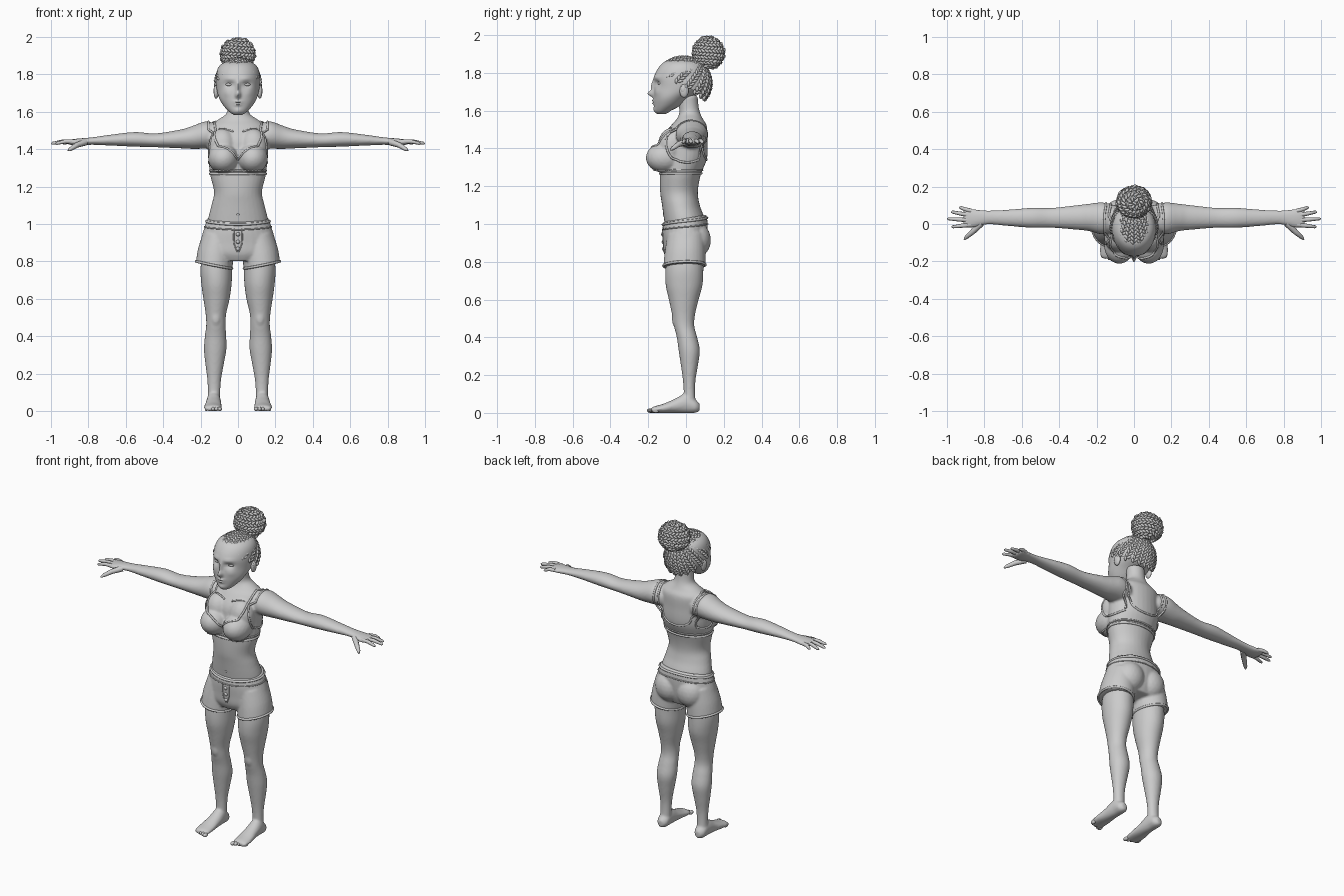
import bpy, bmesh, math, random
from mathutils import Vector, Matrix
from mathutils.bvhtree import BVHTree

if "Cube" in bpy.data.objects:
    bpy.data.objects.remove(bpy.data.objects["Cube"])

random.seed(4)
mat = bpy.data.materials.new("plain_grey")
mat.diffuse_color = (0.6, 0.6, 0.6, 1)
mat.use_nodes = True
mat.node_tree.nodes["Principled BSDF"].inputs["Base Color"].default_value = mat.diffuse_color


def finish(name, bm, voxel=0, smooth=5, angle=60):
    """Turn a bmesh into an object; optionally fuse overlapping volumes."""
    bmesh.ops.recalc_face_normals(bm, faces=bm.faces)
    me = bpy.data.meshes.new(name)
    bm.to_mesh(me)
    bm.free()
    ob = bpy.data.objects.new(name, me)
    bpy.context.collection.objects.link(ob)
    if voxel:
        r = ob.modifiers.new("fuse", 'REMESH')
        r.mode, r.voxel_size = 'VOXEL', voxel
        s = ob.modifiers.new("relax", 'SMOOTH')
        s.factor, s.iterations = 0.5, smooth
        dg = bpy.context.evaluated_depsgraph_get()
        baked = bpy.data.meshes.new_from_object(ob.evaluated_get(dg))
        ob.modifiers.clear()
        ob.data = baked
    ob.data.materials.clear()
    ob.data.materials.append(mat)
    bpy.ops.object.select_all(action='DESELECT')
    bpy.context.view_layer.objects.active = ob
    ob.select_set(True)
    bpy.ops.object.shade_smooth_by_angle(angle=math.radians(angle))
    return ob


def spline(pts, k=5):
    """Catmull-Rom interpolation of equal-length tuples."""
    p = [pts[0]] + list(pts) + [pts[-1]]
    out = []
    for i in range(1, len(p) - 2):
        for j in range(k):
            t = j / k
            out.append(tuple(0.5 * (2 * b + (c - a) * t + (2 * a - 5 * b + 4 * c - d) * t * t
                                    + (3 * b - a - 3 * c + d) * t ** 3)
                             for a, b, c, d in zip(p[i - 1], p[i], p[i + 1], p[i + 2])))
    return out + [tuple(pts[-1])]


def skin(bm, rings, closed=False):
    rows = [[bm.verts.new(co) for co in r] for r in rings]
    n = len(rows[0])
    for a, b in zip(rows, rows[1:] + rows[:1] if closed else rows[1:]):
        for i in range(n):
            bm.faces.new((a[i], a[(i + 1) % n], b[(i + 1) % n], b[i]))
    if not closed:
        bm.faces.new(rows[0])
        bm.faces.new(rows[-1])


def loft(bm, axis, stations, side=1, n=32, tilt=(0, 0)):
    """Elliptical sections (t, c1, c2, r1, r2) strung along an axis."""
    rings = []
    for t, c1, c2, r1, r2 in spline(stations):
        ring = []
        for i in range(n):
            a = math.tau * i / n
            u, v = r1 * math.cos(a), r2 * math.sin(a)
            x, y, z = {'z': (c1 + u, c2 + v, t + tilt[0] * u + tilt[1] * v),
                       'x': (t, c1 + u, c2 + v), 'y': (c1 + u, t, c2 + v)}[axis]
            ring.append((side * x, y, max(z, 0)))
        rings.append(ring)
    skin(bm, rings)


def tube(bm, pts, radii, n=8, closed=False):
    pts = [Vector(p) for p in pts]
    m, rings = len(pts), []
    for i, p in enumerate(pts):
        a, b = (pts[i - 1], pts[(i + 1) % m]) if closed else (pts[max(i - 1, 0)], pts[min(i + 1, m - 1)])
        t = (b - a).normalized()
        u = t.cross(Vector((0, 0, 1)) if abs(t.z) < 0.9 else Vector((0, 1, 0))).normalized()
        w = t.cross(u)
        r = radii[i] if isinstance(radii, (list, tuple)) else radii
        rings.append([p + r * (u * math.cos(math.tau * k / n) + w * math.sin(math.tau * k / n)) for k in range(n)])
    skin(bm, rings, closed)


def ball(bm, c, r, sub=3, rot=None):
    m = Matrix.Translation(c) @ (rot or Matrix()) @ Matrix.Diagonal((*r, 1))
    bmesh.ops.create_icosphere(bm, subdivisions=sub, radius=1, matrix=m)


# Body: torso, neck, bust, arms, legs and feet fused into one skin
bm = bmesh.new()
loft(bm, 'z', [(.84, 0, 0, .16, .09), (1, 0, -.005, .163, .108), (1.1, 0, -.027, .142, .1), (1.17, 0, -.037, .128, .1),
               (1.26, 0, -.03, .148, .108), (1.35, 0, -.01, .158, .122), (1.45, 0, -.005, .16, .118),
               (1.52, 0, .015, .15, .095), (1.555, 0, .02, .11, .07), (1.585, 0, .02, .066, .056),
               (1.62, 0, .015, .055, .052), (1.68, 0, .01, .055, .052)])
for s in (1, -1):
    ball(bm, (s * .078, -.113, 1.35), (.082, .1, .08))
    ball(bm, (s * .082, -.075, 1.41), (.078, .075, .1))
    loft(bm, 'x', [(.1, .03, 1.465, .07, .065), (.17, .03, 1.475, .085, .073), (.24, .035, 1.463, .073, .062),
                   (.3, .035, 1.455, .066, .051), (.44, .033, 1.447, .053, .037), (.55, .033, 1.452, .053, .039),
                   (.68, .033, 1.448, .043, .029), (.78, .035, 1.443, .037, .02), (.86, .03, 1.438, .05, .018),
                   (.9, .032, 1.437, .052, .013), (.912, .034, 1.437, .045, .008)], s)
    loft(bm, 'z', [(.9, .1, 0, .08, .09), (.77, .115, -.008, .085, .1), (.68, .115, -.01, .081, .098),
                   (.6, .115, -.012, .07, .079), (.52, .118, -.013, .055, .061), (.46, .118, -.01, .052, .054),
                   (.4, .12, .005, .057, .054), (.33, .122, .017, .06, .056), (.25, .125, .018, .049, .045),
                   (.17, .127, .017, .037, .033), (.1, .128, .018, .033, .03), (.03, .13, .02, .034, .034)], s)
    ball(bm, (s * .118, -.05, .5), (.028, .025, .05))
    loft(bm, 'y', [(.072, .13, .03, .015, .02), (.05, .13, .035, .034, .035), (0, .13, .05, .038, .052),
                   (-.06, .131, .037, .042, .037), (-.12, .134, .024, .048, .024), (-.17, .134, .017, .046, .017),
                   (-.185, .133, .012, .035, .012)], s)
body = finish("body_skin", bm, voxel=.007)
body_bvh = BVHTree.FromPolygons([v.co for v in body.data.vertices], [p.vertices for p in body.data.polygons])

# Fingers, thumbs and toes
bm = bmesh.new()
for s in (1, -1):
    for y0, tip, y1 in ((.07, .935, .088), (.046, .978, .064), (.02, .998, .028), (-.004, .975, -.015)):
        tube(bm, [(s * .87, y0, 1.44), (s * (.87 + tip) / 2, (y0 + y1) / 2, 1.441), (s * (tip - .008), y1, 1.431),
                  (s * tip, y1, 1.429)], [.012, .011, .008, .003])
    tube(bm, [(s * .815, .005, 1.437), (s * .86, -.04, 1.422), (s * .895, -.07, 1.4), (s * .907, -.083, 1.392)],
         [.018, .015, .011, .004])
    for i in range(5):
        ball(bm, (s * (.097 + .018 * i), -.188 + .007 * i, .012), (.0125 - .001 * i, .02, .012), 2)
finish("fingers_and_toes", bm)

# Head with a displaced face: nose, brows, sockets, lips, cheeks
bm = bmesh.new()
loft(bm, 'z', [(1.582, 0, -.13, .02, .022), (1.597, 0, -.122, .044, .043), (1.63, 0, -.098, .076, .071),
               (1.67, 0, -.075, .1, .096), (1.72, 0, -.035, .114, .134), (1.78, 0, -.025, .118, .143),
               (1.83, 0, -.02, .108, .124), (1.86, 0, -.02, .08, .09), (1.875, 0, -.02, .03, .03)], n=128)
bumps = [(0, 1.69, .013, .016, -.032), (0, 1.73, .01, .03, -.016), (.045, 1.745, .024, .014, .018),
         (.045, 1.775, .03, .01, -.007), (0, 1.653, .022, .006, -.011), (0, 1.637, .018, .006, -.01),
         (0, 1.605, .02, .014, -.006), (.062, 1.7, .025, .02, -.006)]
for v in bm.verts:
    if v.co.y < -.06:
        x, z = abs(v.co.x), v.co.z
        v.co.y += sum(d * math.exp(-((x - bx) / sx) ** 2 - ((z - bz) / sz) ** 2) for bx, bz, sx, sz, d in bumps)
for s in (1, -1):
    ball(bm, (s * .045, -.135, 1.745), (.022, .015, .01))
    ball(bm, (s * .117, -.01, 1.705), (.013, .024, .036))
    ball(bm, (s * .125, -.014, 1.712), (.006, .014, .02), 2)
finish("head", bm)

# Hair cap, trimmed along the hairline
C, R = Vector((0, -.015, 1.745)), Vector((.12, .147, .138))
BUN = Vector((0, .118, 1.906))
hairline = lambda y: 1.83 - .62 * (y + .16)
bm = bmesh.new()
ball(bm, C, R, 4)
bmesh.ops.bisect_plane(bm, geom=bm.verts[:] + bm.edges[:] + bm.faces[:], plane_co=(0, -.16, 1.83),
                       plane_no=(0, .62, 1), clear_inner=True)
ball(bm, BUN, (.082, .075, .075), 3)
finish("hair_cap", bm)


def braid(bm, pts, centre, w):
    """Alternating slanted strands along a path lying on a rounded form."""
    for i in range(len(pts) - 1):
        t = (pts[i + 1] - pts[i]).normalized()
        up = (pts[i] - centre).normalized()
        u = t.cross(up).normalized()
        up = u.cross(t)
        for s in (1, -1):
            d = (t + s * .7 * u).normalized()
            rot = Matrix((d, up.cross(d), up)).transposed().to_4x4()
            ball(bm, pts[i] + u * s * w * .5 + t * (.006 * s), (w * 1.05, w * .5, w * .6), 1, rot)


# Braids swept from the hairline up to the bun
bm = bmesh.new()
goal = Vector((0, .62, .78)).normalized()
for k in range(18):
    a = math.tau * (k + .5) / 18
    for e in range(-60, 80):
        el = math.radians(e)
        d0 = Vector((math.cos(a) * math.cos(el), math.sin(a) * math.cos(el), math.sin(el)))
        if C.z + R.z * d0.z > hairline(C.y + R.y * d0.y):
            break
    ang = d0.angle(goal)
    steps = max(3, int(ang * .135 / .021))
    path = [C + R * (d0 * math.sin((1 - f) * ang) + goal * math.sin(f * ang)).normalized()
            for f in [j / steps * .9 for j in range(steps + 1)]]
    braid(bm, path, C, .017)
finish("braids", bm)

# Bun: one braid coiled over a ball
bm = bmesh.new()
path, th = [], .12
turn = 0
while th < 2.75:
    path.append(BUN + Vector((.088 * math.sin(th) * math.cos(turn), .08 * math.sin(th) * math.sin(turn),
                              .083 * math.cos(th))) * random.uniform(.97, 1.03))
    step = .021 / (.085 * max(math.sin(th), .2))
    turn += step
    th += step * .066
braid(bm, path, BUN, .017)
finish("hair_bun", bm)

# Shorts: hips, seat and flared legs
bm = bmesh.new()
loft(bm, 'z', [(1.03, 0, -.006, .164, .115), (.98, 0, -.005, .18, .12), (.92, 0, -.004, .197, .117),
               (.86, 0, -.006, .2, .11), (.815, 0, -.006, .15, .09)], tilt=(0, .16))
for s in (1, -1):
    ball(bm, (s * .075, .052, .915), (.088, .08, .095))
    loft(bm, 'z', [(.94, .1, 0, .085, .1), (.85, .118, -.005, .095, .108), (.776, .128, -.008, .097, .112)],
         s, tilt=(.2, .03))
shorts = finish("shorts", bm, voxel=.007, smooth=3)
shorts_bvh = BVHTree.FromPolygons([v.co for v in shorts.data.vertices], [p.vertices for p in shorts.data.polygons])


def belt(bm, bvh, z0, slope, r, n=72):
    """Closed cord hugging a surface at a given height."""
    pts = []
    for i in range(n):
        d = Vector((math.cos(math.tau * i / n), math.sin(math.tau * i / n), 0))
        p = d * .5
        p.z = z0 + slope * d.y
        hit = bvh.ray_cast(p, -d)[0]
        if hit:
            pts.append(hit)
    tube(bm, pts, r, closed=True)


def trim(bm, pts, r, bvh=body_bvh):
    for s in (1, -1):
        tube(bm, [bvh.find_nearest(Vector((s * x, y, z)))[0] for x, y, z in spline(pts, 8)], r)


# Shorts waistband, hems, fly and buttons
bm = bmesh.new()
belt(bm, shorts_bvh, 1.015, .018, .007)
belt(bm, shorts_bvh, .985, .015, .004)
for s in (1, -1):
    tube(bm, [(s * (.128 + .096 * math.cos(a)), -.008 + .111 * math.sin(a),
               .782 + .019 * math.cos(a) + .003 * math.sin(a))
              for a in [math.tau * i / 48 for i in range(48)]], .007, closed=True)
trim(bm, [(.022, -.13, .975), (.022, -.13, .9), (.004, -.12, .85)], .003, shorts_bvh)
for z in (.945, .905, .868):
    p = shorts_bvh.ray_cast(Vector((0, -1, z)), Vector((0, 1, 0)))[0]
    ball(bm, p, (.011, .008, .011), 2)
finish("shorts_trim", bm)

# Bra top: under-bust bands, neckline, straps and back edges
bm = bmesh.new()
belt(bm, body_bvh, 1.268, 0, .007)
belt(bm, body_bvh, 1.285, 0, .005)
trim(bm, [(0, .11, 1.34), (.06, .12, 1.345), (.11, .115, 1.38), (.122, .11, 1.45), (.132, .06, 1.54),
          (.132, 0, 1.56), (.132, -.09, 1.5), (.125, -.14, 1.45), (.09, -.16, 1.4), (.04, -.16, 1.36),
          (0, -.14, 1.345)], .006)
trim(bm, [(.15, .1, 1.34), (.15, .11, 1.45), (.155, .06, 1.55), (.155, 0, 1.56), (.155, -.09, 1.5),
          (.16, -.11, 1.42), (.165, -.07, 1.35), (.165, 0, 1.325), (.15, .1, 1.33)], .006)
finish("bra_trim", bm)

# Collarbones and navel
bm = bmesh.new()
trim(bm, [(.025, -.1, 1.495), (.07, -.09, 1.515), (.11, -.08, 1.53)], .005)
ball(bm, body_bvh.ray_cast(Vector((0, -1, 1.05)), Vector((0, 1, 0)))[0], (.008, .003, .006), 2)
finish("collarbones_and_navel", bm)
